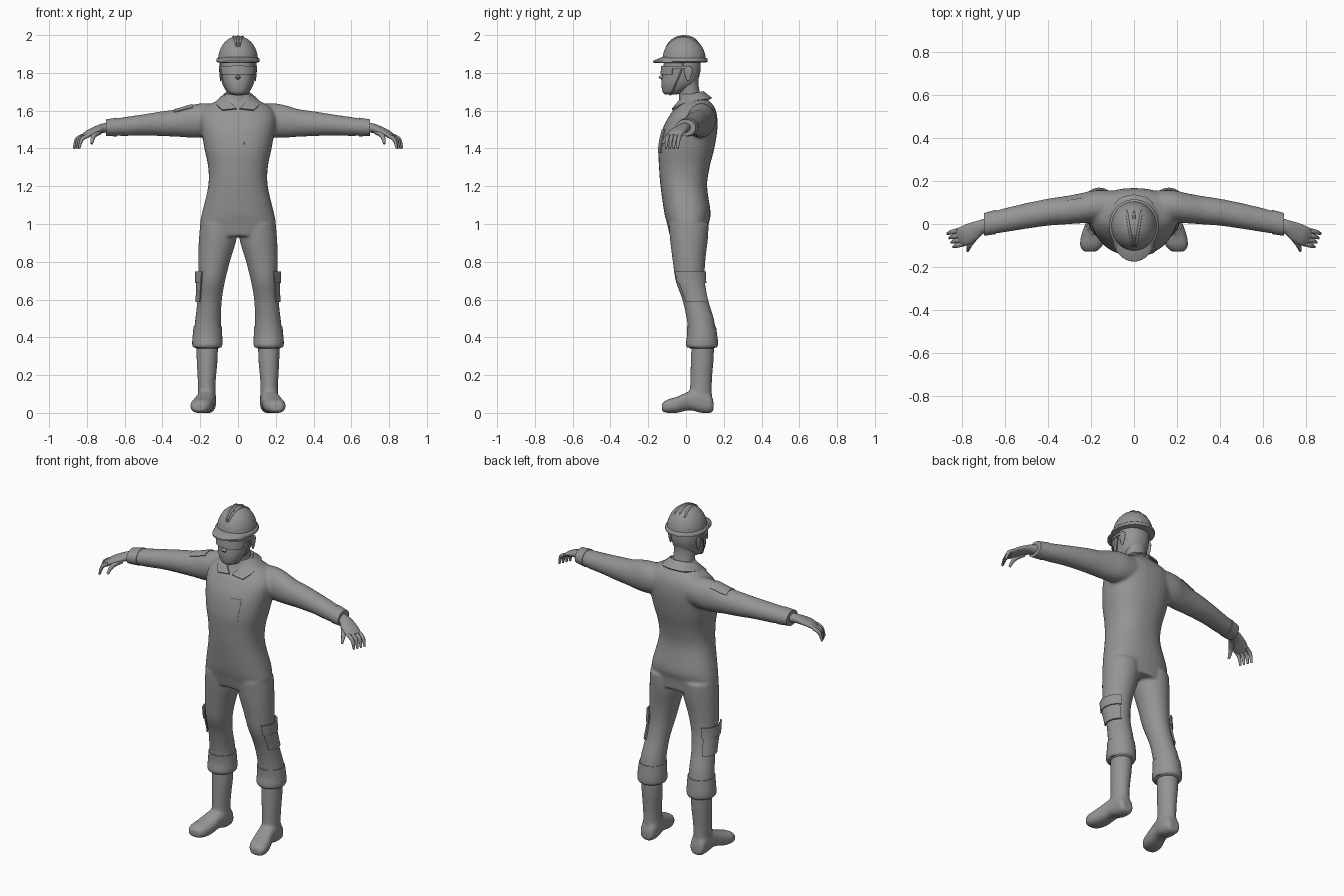
import bpy, bmesh, math
from mathutils import Vector as V

cube = bpy.data.objects.get("Cube")
if cube:
    bpy.data.objects.remove(cube)

grey = bpy.data.materials.new("plain_grey")
grey.use_nodes = True
GREY = (0.3, 0.3, 0.3, 1)
grey.diffuse_color = GREY
grey.node_tree.nodes["Principled BSDF"].inputs["Base Color"].default_value = GREY


def level(z, x0, x1, y0, y1):
    """Horizontal ring: centre and two half axes."""
    return V(((x0 + x1) / 2, (y0 + y1) / 2, z)), V(((x1 - x0) / 2, 0, 0)), V((0, (y1 - y0) / 2, 0))


def across(x, cy, cz, ry, rz):
    """Ring facing along x."""
    return V((x, cy, cz)), V((0, ry, 0)), V((0, 0, rz))


def dense(rings, steps=8):
    """Smooth curve through the rings."""
    out = []
    for i in range(len(rings) - 1):
        quad = [rings[max(0, min(len(rings) - 1, i + k))] for k in (-1, 0, 1, 2)]
        for s in range(steps):
            t = s / steps
            out.append(tuple(
                b + (c - a) * (t / 2) + (a * 2 - b * 5 + c * 4 - d) * (t * t / 2)
                + (b * 3 - a - c * 3 + d) * (t ** 3 / 2) for a, b, c, d in zip(*quad)))
    return out + [rings[-1]]


def flip(rings, s):
    return [tuple(V((s * p.x, p.y, p.z)) for p in r) for r in rings]


def tube(points, radii):
    rings = []
    for i, p in enumerate(points):
        d = points[min(i + 1, len(points) - 1)] - points[max(i - 1, 0)]
        q = d.to_track_quat('Z', 'Y')
        rings.append((p, q @ V((radii[i], 0, 0)), q @ V((0, radii[i], 0))))
    return dense(rings, 4)


def loft(bm, rings, arc=None, grow=0, power=2, n=32):
    """Skin rings: closed body, or open strip over an arc in degrees."""
    a0, a1 = arc or (0, 360)
    count = n if arc is None else n + 1

    def pt(r, k):
        a = math.radians(a0 + (a1 - a0) * k / n)
        co, si = (math.copysign(abs(f(a)) ** (2 / power), f(a)) for f in (math.cos, math.sin))
        c, u, v = r
        return c + u * (co * (1 + grow / u.length)) + v * (si * (1 + grow / v.length))

    rows = [[bm.verts.new(pt(r, k)) for k in range(count)] for r in rings]
    for a, b in zip(rows, rows[1:]):
        for k in range(n):
            j = (k + 1) % count
            bm.faces.new((a[k], a[j], b[j], b[k]))
    if arc is None:
        bm.faces.new(rows[0])
        bm.faces.new(rows[-1])


def finish(bm, name, mods=(), angle=50):
    bmesh.ops.recalc_face_normals(bm, faces=bm.faces)
    me = bpy.data.meshes.new(name)
    bm.to_mesh(me)
    bm.free()
    me.materials.append(grey)
    ob = bpy.data.objects.new(name, me)
    bpy.context.collection.objects.link(ob)
    bpy.ops.object.select_all(action='DESELECT')
    ob.select_set(True)
    bpy.context.view_layer.objects.active = ob
    for kind, props in mods:
        m = ob.modifiers.new(kind.lower(), kind)
        for key, val in props.items():
            setattr(m, key, val)
        bpy.ops.object.modifier_apply(modifier=m.name)
    bpy.ops.object.shade_smooth_by_angle(angle=math.radians(angle))
    return ob


def part(name, rings, mods=(), **kw):
    bm = bmesh.new()
    loft(bm, rings, **kw)
    return finish(bm, name, mods)


FUSE = (('REMESH', dict(mode='VOXEL', voxel_size=0.008)), ('SMOOTH', dict(factor=0.5, iterations=8)))
PLATE = (('SOLIDIFY', dict(thickness=0.008, offset=0)),)
SIDES = ((1, "left"), (-1, "right"))

# Coverall: torso, legs and sleeves fused into one skin
torso = dense([level(z, -w, w, f, b) for z, w, f, b in (
    (.935, .185, -.085, .115), (1.0, .2, -.1, .12), (1.06, .19, -.115, .13),
    (1.2, .158, -.135, .112), (1.3, .158, -.143, .125), (1.4, .178, -.145, .15),
    (1.5, .195, -.125, .166), (1.57, .2, -.09, .165), (1.62, .17, -.055, .15),
    (1.66, .1, -.035, .115), (1.69, .065, -.03, .088))])
leg = dense([level(*r) for r in (
    (1.0, .01, .2, -.09, .12), (.92, .008, .207, -.085, .116), (.8, .043, .211, -.07, .102),
    (.7, .068, .211, -.055, .1), (.6, .085, .215, -.02, .117), (.5, .09, .226, .003, .147),
    (.42, .088, .235, .01, .16), (.36, .087, .238, .004, .165), (.34, .1, .225, .02, .15))])
sleeve = dense([across(*r) for r in (
    (.09, .085, 1.555, .07, .08), (.18, .082, 1.55, .075, .09), (.25, .073, 1.543, .07, .086),
    (.32, .064, 1.535, .066, .073), (.4, .055, 1.531, .063, .066), (.5, .038, 1.525, .06, .056),
    (.6, .018, 1.516, .056, .05), (.7, -.002, 1.51, .05, .041))])
bm = bmesh.new()
loft(bm, torso, power=2.3)
for s, side in SIDES:
    loft(bm, flip(leg, s))
    loft(bm, flip(sleeve, s))
finish(bm, "coverall", FUSE)

# Boots, hands, cuffs and thigh pockets
shaft = dense([level(*r) for r in (
    (.38, .105, .222, .03, .15), (.28, .108, .219, .025, .146), (.16, .118, .213, .022, .137),
    (.05, .118, .212, .015, .138))])
foot = dense([(V((x, y, (lo + hi) / 2)), V((w, 0, 0)), V((0, 0, (hi - lo) / 2))) for y, x, w, lo, hi in (
    (.145, .165, .03, .012, .06), (.13, .165, .044, 0, .1), (.08, .165, .05, 0, .13),
    (.02, .172, .05, .014, .115), (-.05, .188, .057, 0, .085), (-.1, .199, .053, 0, .07),
    (-.128, .204, .032, .008, .05))])
across_hand = V((.4, .9, 0)).normalized()
palm = dense([(V((x, y, z)), across_hand * w, V((.2, 0, 1)) * t) for x, y, z, w, t in (
    (.67, 0, 1.51, .032, .028), (.715, -.015, 1.507, .033, .024), (.75, -.035, 1.497, .043, .02),
    (.79, -.055, 1.48, .046, .017), (.818, -.066, 1.463, .04, .011))])
fingers = []
for i in range(4):
    base = V((.807, -.062, 1.468)) + across_hand * (.034 - .0225 * i)
    fingers.append(tube([base, base + V((.033, -.008, -.02)), base + V((.048, -.014, -.068))],
                        (.0115, .0105, .006)))
fingers.append(tube([V((.735, -.05, 1.49)), V((.765, -.095, 1.465)), V((.775, -.125, 1.425))],
                    (.018, .013, .007)))

for s, side in SIDES:
    bm = bmesh.new()
    loft(bm, flip(shaft, s))
    loft(bm, flip(foot, s), power=2.6)
    finish(bm, side + "_boot", FUSE)
    bm = bmesh.new()
    loft(bm, flip(palm, s))
    for f in fingers:
        loft(bm, flip(f, s), n=10)
    finish(bm, side + "_hand")
    band = [r for r in leg if .345 < r[0].z < .46]
    part(side + "_trouser_cuff", flip(band, s), grow=.004)
    part(side + "_sleeve_cuff", flip([r for r in sleeve if r[0].x > .63], s), grow=.003)
    pouch = [r for r in leg if .58 < r[0].z < .74]
    part(side + "_thigh_pocket", flip(pouch, s), PLATE, arc=(-45, 60), grow=.006)
    flap = [r for r in leg if .68 < r[0].z < .76]
    part(side + "_pocket_flap", flip(flap, s), PLATE, arc=(-50, 65), grow=.012)

# Chest pocket and shoulder patch
part("chest_pocket", [r for r in torso if 1.37 < r[0].z < 1.51], PLATE, arc=(-82, -62), power=2.3)
part("shoulder_patch", flip([r for r in sleeve if .24 < r[0].x < .345], -1), PLATE, arc=(50, 125))

# Collar: half strip, mirrored and thickened
top_edge = [V(p) for p in ((0, .09, 1.7), (.045, .075, 1.697), (.072, .03, 1.685),
                           (.055, -.025, 1.66), (.008, -.07, 1.61))]
low_edge = [V(p) for p in ((0, .135, 1.665), (.07, .115, 1.66), (.112, .045, 1.65),
                           (.112, -.025, 1.63), (.082, -.072, 1.602))]
bm = bmesh.new()
pairs = [(bm.verts.new(a), bm.verts.new(b)) for a, b in dense(list(zip(top_edge, low_edge)), 4)]
for (a, b), (c, d) in zip(pairs, pairs[1:]):
    bm.faces.new((a, b, d, c))
finish(bm, "collar", (('MIRROR', {}), ('SOLIDIFY', dict(thickness=.008, offset=0))))

# Head, neck, nose and ears
head = dense([level(z, -w, w, f, b) for z, w, f, b in (
    (1.685, .03, -.11, -.05), (1.7, .053, -.124, -.01), (1.74, .076, -.13, .05),
    (1.785, .086, -.126, .071), (1.83, .09, -.121, .077), (1.89, .088, -.11, .072))])
part("head", head, power=2.2)
part("neck", dense([level(z, -w, w, f, b) for z, w, f, b in (
    (1.63, .066, -.04, .09), (1.69, .06, -.036, .075), (1.74, .06, -.04, .066), (1.8, .06, -.04, .068))]))
part("nose", tube([V((0, -.115, 1.825)), V((0, -.124, 1.8)), V((0, -.131, 1.78)), V((0, -.12, 1.768))],
                  (.008, .011, .014, .008)), n=12)
for s, side in SIDES:
    ear = [level(z, .092 - w / 3, .092 + w / 3, .012 - w, .012 + w) for z, w in (
        (1.757, .006), (1.775, .014), (1.805, .022), (1.826, .02), (1.835, .008))]
    part(side + "_ear", flip(dense(ear, 4), s), n=16)
    strap = [V((s * .094, -.012, 1.86)), V((s * .092, -.03, 1.8)), V((s * .078, -.055, 1.74)),
             V((s * .05, -.075, 1.695)), V((0, -.085, 1.683))]
    part(side + "_chin_strap", tube(strap, [.004] * 5), n=8)

# Safety glasses
part("glasses_lens", [r for r in head if 1.786 < r[0].z < 1.838], PLATE, arc=(-155, -25), grow=.006, power=2.2)
part("glasses_band", [r for r in head if 1.818 < r[0].z < 1.838], PLATE, arc=(-200, 20), grow=.007, power=2.2)

# Hard hat: shell, rim, peak and ridges
part("helmet_shell", [level(1.865 + .13 * math.sin(a), -.106 * math.cos(a), .106 * math.cos(a),
                            -.01 - .115 * math.cos(a), -.01 + .115 * math.cos(a))
                      for a in (math.radians(5.9 * k) for k in range(16))], n=48)
part("helmet_rim", [level(z, -w, w, -.01 - w - .01, w) for z, w in (
    (1.856, .108), (1.859, .115), (1.873, .115), (1.88, .108))], n=48)
part("helmet_peak", [level(z, -w, w, f, .06) for z, w, f in (
    (1.852, .09, -.165), (1.856, .1, -.175), (1.864, .1, -.174), (1.885, .085, -.125))], n=48)
for name, s in (("left", 1), ("middle", 0), ("right", -1)):
    path = []
    for k in range(9):
        y = -.095 + .021 * k
        x = s * (.008 + .16 * (y + .095))
        path.append(V((x, y - .01, 1.864 + .13 * math.sqrt(1 - (x / .106) ** 2 - (y / .115) ** 2))))
    part(name + "_helmet_ridge", tube(path, [.003] + [.006] * 7 + [.003]), n=10)
